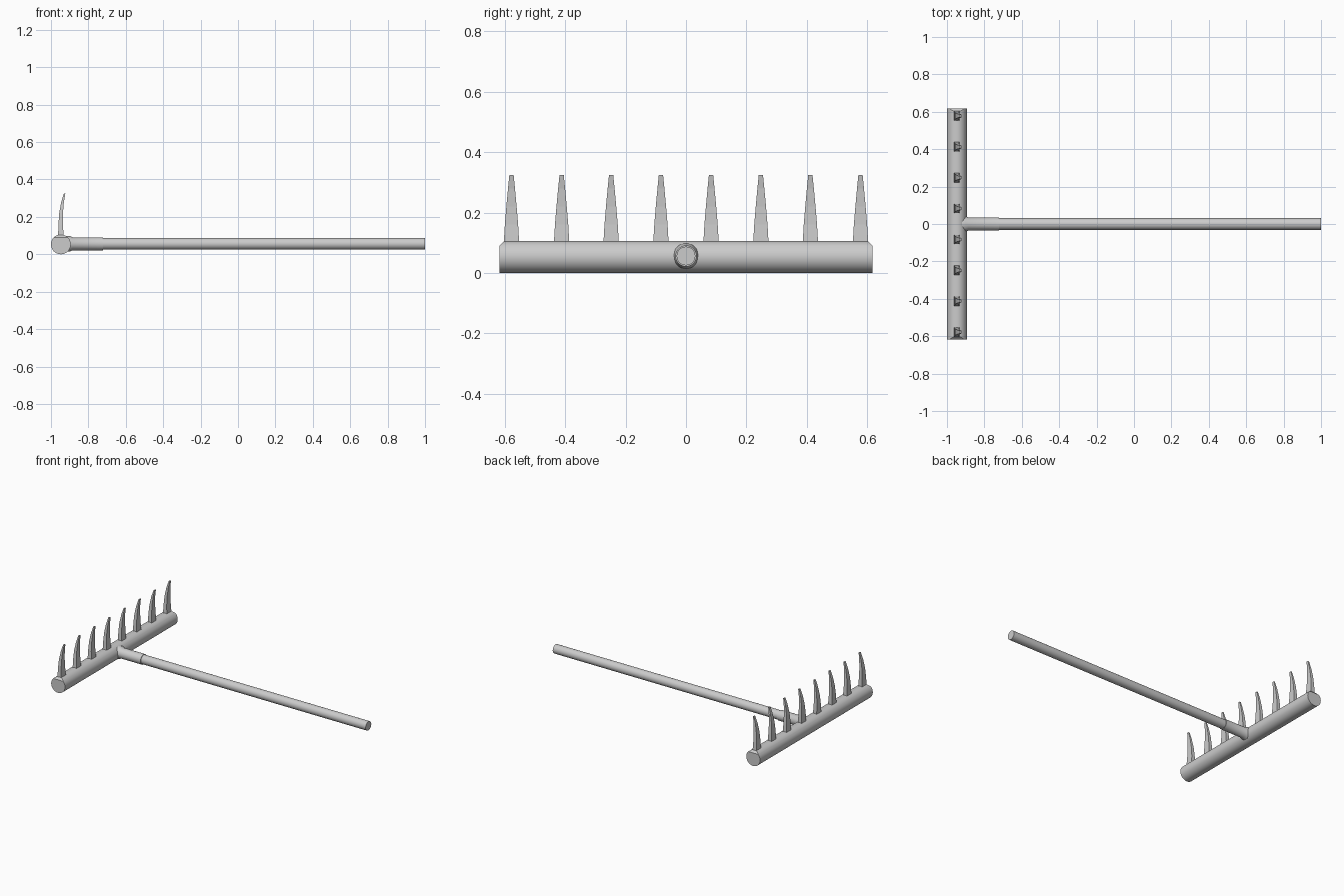
import bpy, bmesh, math
from mathutils import Matrix

cube = bpy.data.objects.get("Cube")
if cube:
    bpy.data.objects.remove(cube, do_unlink=True)

metal = bpy.data.materials.new("plain_grey")
metal.use_nodes = True
GREY = (0.6, 0.6, 0.6, 1)
metal.diffuse_color = GREY
metal.node_tree.nodes["Principled BSDF"].inputs["Base Color"].default_value = GREY

HEAD_X, HEAD_R, HEAD_END = -0.947, 0.053, 0.617
HANDLE_Z = 0.056


def finish(name, bm, smooth=True):
    bmesh.ops.recalc_face_normals(bm, faces=bm.faces)
    mesh = bpy.data.meshes.new(name)
    bm.to_mesh(mesh)
    bm.free()
    obj = bpy.data.objects.new(name, mesh)
    bpy.context.collection.objects.link(obj)
    mesh.materials.append(metal)
    if smooth:
        bpy.ops.object.select_all(action='DESELECT')
        obj.select_set(True)
        bpy.context.view_layer.objects.active = obj
        bpy.ops.object.shade_smooth_by_angle(angle=math.radians(35))
    return obj


def loft(name, rings, smooth=True):
    """Skin a list of equal-length point rings and cap both ends."""
    bm = bmesh.new()
    loops = [[bm.verts.new(p) for p in ring] for ring in rings]
    n = len(loops[0])
    for a, b in zip(loops, loops[1:]):
        for i in range(n):
            j = (i + 1) % n
            bm.faces.new((a[i], a[j], b[j], b[i]))
    bm.faces.new(loops[0])
    bm.faces.new(loops[-1])
    return finish(name, bm, smooth)


def rod(name, profile, sides=32):
    """Round bar along x from (x, radius) pairs."""
    turn = [2 * math.pi * i / sides for i in range(sides)]
    return loft(name, [[(x, r * math.cos(t), HANDLE_Z + r * math.sin(t))
                        for t in turn] for x, r in profile])


# Head bar, with the upper rim of each end cut back
bm = bmesh.new()
bmesh.ops.create_cone(bm, cap_ends=True, segments=32, radius1=HEAD_R, radius2=HEAD_R,
                      depth=2 * HEAD_END,
                      matrix=Matrix.Translation((HEAD_X, 0, HEAD_R))
                      @ Matrix.Rotation(math.pi / 2, 4, 'X'))
for side in (-1, 1):
    cut = bmesh.ops.bisect_plane(bm, geom=bm.verts[:] + bm.edges[:] + bm.faces[:],
                                 plane_co=(HEAD_X, side * HEAD_END, 0.09),
                                 plane_no=(0, side, 1), clear_outer=True)
    rim = [e for e in cut["geom_cut"] if isinstance(e, bmesh.types.BMEdge)]
    bmesh.ops.edgeloop_fill(bm, edges=rim)
finish("head_bar", bm)

# Socket with a small weld flare, and the long handle
rod("handle_socket", [(-0.93, 0.043), (-0.9, 0.042), (-0.885, 0.035), (-0.723, 0.035)])
rod("handle", [(-0.76, 0.031), (1.0, 0.031)])

# Curved tapering teeth: height, centre x, half depth, half width
TOOTH = [(0.09, -0.947, 0.015, 0.026), (0.16, -0.948, 0.012, 0.022),
         (0.22, -0.946, 0.010, 0.017), (0.28, -0.938, 0.007, 0.0115),
         (0.325, -0.927, 0.004, 0.007)]
CORNERS = [(-1, -1), (1, -1), (1, 1), (-1, 1)]
for number, y in enumerate((0.083, 0.248, 0.412, 0.578), 1):
    for label, side in (("left", 1), ("right", -1)):
        loft(f"tooth_{label}_{number}",
             [[(x + i * d, side * y + j * w, z) for i, j in CORNERS]
              for z, x, d, w in TOOTH], smooth=False)
